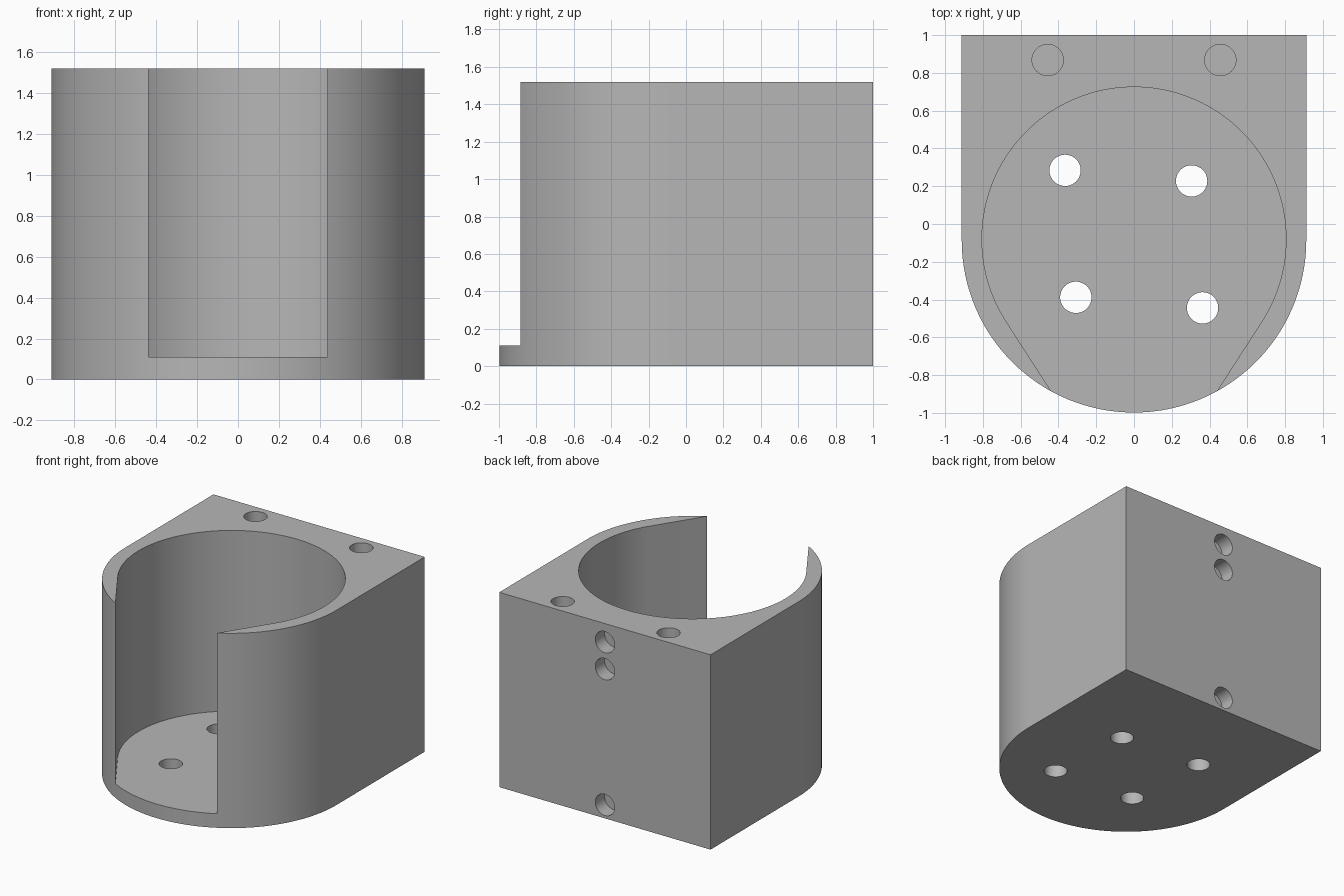
import bpy, bmesh, math

if "Cube" in bpy.data.objects:
    bpy.data.objects.remove(bpy.data.objects["Cube"], do_unlink=True)

HEIGHT, FLOOR = 1.52, 0.11
HALF_WIDTH, BACK = 0.912, 1.0
CENTRE_Y = -0.086            # centre of the rounded front
BORE_Y, BORE_R = -0.08, 0.805
HOLE_R = 0.083
OVER = 0.1                   # overshoot of cutters

grey = bpy.data.materials.new("plain grey")
grey.use_nodes = True
grey.diffuse_color = (0.47, 0.47, 0.47, 1)
grey.node_tree.nodes["Principled BSDF"].inputs["Base Color"].default_value = (0.47, 0.47, 0.47, 1)


def arc(cy, r, start, end, steps):
    """Points on an arc about (0, cy), angles in degrees."""
    angles = [math.radians(start + (end - start) * i / steps) for i in range(steps + 1)]
    return [(r * math.cos(a), cy + r * math.sin(a)) for a in angles]


def prism(name, outline, z0, z1):
    """Extrude a closed outline from z0 to z1."""
    bm = bmesh.new()
    face = bm.faces.new([bm.verts.new((x, y, z0)) for x, y in outline])
    top = bmesh.ops.extrude_face_region(bm, geom=[face])["geom"]
    bmesh.ops.translate(bm, vec=(0, 0, z1 - z0),
                        verts=[v for v in top if isinstance(v, bmesh.types.BMVert)])
    bmesh.ops.recalc_face_normals(bm, faces=bm.faces)
    mesh = bpy.data.meshes.new(name)
    bm.to_mesh(mesh)
    bm.free()
    mesh.materials.append(grey)
    obj = bpy.data.objects.new(name, mesh)
    bpy.context.collection.objects.link(obj)
    return obj


def drill(name, location, depth, along_y=False):
    """Round cutter centred on location, reaching depth to either side."""
    bpy.ops.mesh.primitive_cylinder_add(
        vertices=48, radius=HOLE_R, depth=2 * depth, location=location,
        rotation=(math.pi / 2 if along_y else 0, 0, 0))
    obj = bpy.context.object
    obj.name = name
    obj.data.materials.append(grey)
    return obj


# Housing block: square back, half-round front
outline = arc(CENTRE_Y, HALF_WIDTH, 180, 360, 96) + [(HALF_WIDTH, BACK), (-HALF_WIDTH, BACK)]
housing = prism("housing", outline, 0, HEIGHT)

# Bore with straight tangent walls opening to the front
tangent = 32.8
bore = arc(BORE_Y, BORE_R, -tangent, 180 + tangent, 128)
x, y = bore[0]
run = 0.8
t = math.radians(tangent)
ex, ey = x - run * math.sin(t), y - run * math.cos(t)
cutters = [prism("bore_cutter", bore + [(-ex, ey), (ex, ey)], FLOOR, HEIGHT + OVER)]

# Mounting holes through the floor
for hx, hy in [(-0.365, 0.284), (0.305, 0.228), (-0.308, -0.388), (0.363, -0.444)]:
    cutters.append(drill("floor_hole_cutter", (hx, hy, FLOOR / 2), OVER))

# Blind holes in the top rim
for side in (-1, 1):
    cutters.append(drill("rim_hole_cutter", (side * 0.457, 0.868, HEIGHT), 0.25))

# Blind holes in the back face
for hz in (0.105, 1.165, 1.375):
    cutters.append(drill("back_hole_cutter", (0, BACK, hz), 0.115, True))

# Cut everything, then keep the finished mesh only
for cutter in cutters:
    cutter.hide_render = True
    mod = housing.modifiers.new(cutter.name, 'BOOLEAN')
    mod.operation = 'DIFFERENCE'
    mod.solver = 'EXACT'
    mod.object = cutter
bpy.context.view_layer.update()
result = bpy.data.meshes.new_from_object(
    housing.evaluated_get(bpy.context.evaluated_depsgraph_get()))
housing.modifiers.clear()
housing.data = result
for cutter in cutters:
    bpy.data.objects.remove(cutter, do_unlink=True)

bpy.ops.object.select_all(action='DESELECT')
housing.select_set(True)
bpy.context.view_layer.objects.active = housing
bpy.ops.object.shade_smooth_by_angle(angle=math.radians(25))
